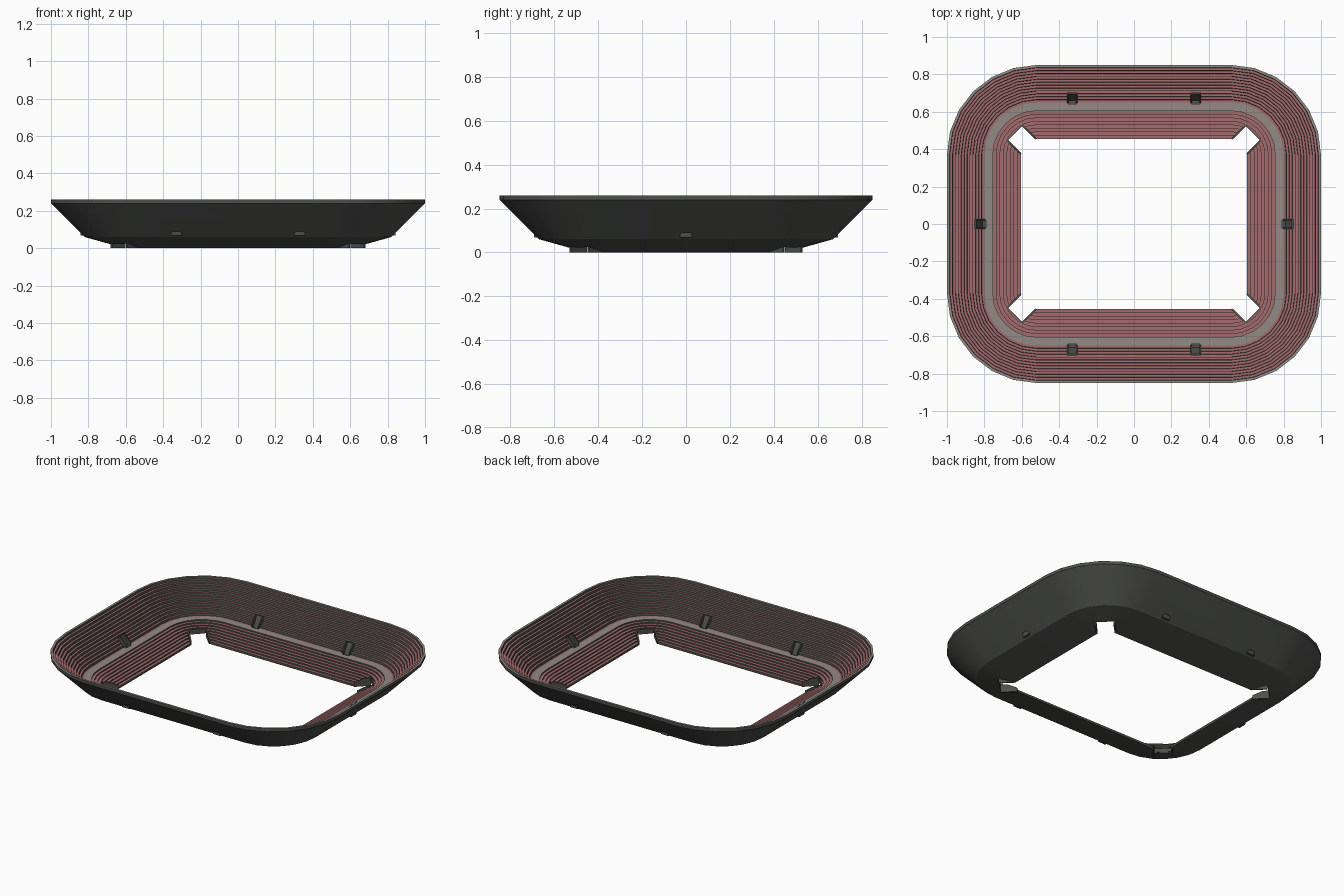
import bpy, bmesh, math
from mathutils import Matrix

if "Cube" in bpy.data.objects:
    bpy.data.objects.remove(bpy.data.objects["Cube"])

CX, CY, SEG = 0.52, 0.37, 6   # corner arc centres and segments per corner


def mat(name, c):
    m = bpy.data.materials.new(name)
    m.diffuse_color = (*c, 1)
    m.use_nodes = True
    m.node_tree.nodes["Principled BSDF"].inputs["Base Color"].default_value = m.diffuse_color
    return m


DARK = mat("dark concrete", (0.075, 0.08, 0.072))
RED = mat("faded red seats", (0.36, 0.15, 0.15))
GREY = mat("walkway grey", (0.29, 0.26, 0.24))


def finish(bm, name, mats):
    bmesh.ops.recalc_face_normals(bm, faces=bm.faces[:])
    me = bpy.data.meshes.new(name)
    bm.to_mesh(me)
    bm.free()
    for m in mats:
        me.materials.append(m)
    ob = bpy.data.objects.new(name, me)
    bpy.context.collection.objects.link(ob)
    return ob


def ring(bm, r, z):
    pts = []
    for q, (sx, sy) in enumerate([(1, 1), (-1, 1), (-1, -1), (1, -1)]):
        for i in range(SEG + 1):
            a = math.pi / 2 * (q + i / SEG)
            pts.append(bm.verts.new((sx * CX + r * math.cos(a), sy * CY + r * math.sin(a), z)))
    return pts


def steps(r0, z0, r1, z1, n, lean):
    """Terrace going down: each riser (dark) then tread (red)."""
    out = []
    dr, dz = (r1 - r0) / n, (z1 - z0) / n
    for i in range(n):
        r, z = r0 + dr * i, z0 + dz * (i + 1)
        out += [(r + dr * lean, z, 0), (r + dr, z, 1)]
    return out


# Bowl cross-section: (radius, height, material of the strip leading to it)
prof = [(0.085, 0, 0), (0.30, 0.06, 0), (0.48, 0.24, 0), (0.48, 0.26, 0), (0.466, 0.26, 2)]
prof += steps(0.466, 0.26, 0.28, 0.085, 12, 0.12)
prof += [(0.235, 0.085, 2)]
prof += steps(0.235, 0.085, 0.085, 0.015, 8, 0.0)

bm = bmesh.new()
rings = [ring(bm, r, z) for r, z, _ in prof]
for k in range(len(prof)):
    a, b = rings[k - 1], rings[k]
    for i in range(len(a)):
        j = (i + 1) % len(a)
        bm.faces.new((a[i], a[j], b[j], b[i])).material_index = prof[k][2]
bowl = finish(bm, "seating_bowl", [DARK, RED, GREY])


def prism(bm, M, poly, t0, t1):
    """Extrude an (s, z) outline across t0..t1, placed by M."""
    A = [bm.verts.new(M @ v) for v in [Matrix.Translation((s, t0, z)).translation for s, z in poly]]
    B = [bm.verts.new(M @ v) for v in [Matrix.Translation((s, t1, z)).translation for s, z in poly]]
    bm.faces.new(A)
    bm.faces.new(B[::-1])
    for i in range(len(A)):
        j = (i + 1) % len(A)
        bm.faces.new((A[i], A[j], B[j], B[i]))


def box(s0, s1, z0, z1):
    return [(s0, z0), (s1, z0), (s1, z1), (s0, z1)]


def place(x, y, ang):
    return Matrix.Translation((x, y, 0)) @ Matrix.Rotation(ang, 4, 'Z')


gates = [place(sx * CX, sy * CY, math.atan2(sy, sx)) for sx in (1, -1) for sy in (1, -1)]
tunnels = [place(x, s * CY, s * math.pi / 2) for x in (-0.33, 0.33) for s in (1, -1)]
tunnels += [place(CX, 0, 0), place(-CX, 0, math.pi)]

# Openings cut through the bowl
bm = bmesh.new()
for M in gates:
    prism(bm, M, box(0.01, 0.165, -0.1, 0.4), -0.054, 0.054)
for M in tunnels:
    prism(bm, M, [(0.272, 0.075), (0.33, 0.075), (0.33, 0.3), (0.272, 0.3)], -0.022, 0.022)
cutter = finish(bm, "opening_cutter", [DARK])
cutter.hide_render = True
mod = bowl.modifiers.new("openings", 'BOOLEAN')
mod.operation, mod.solver, mod.object = 'DIFFERENCE', 'EXACT', cutter
bpy.context.view_layer.objects.active = bowl
bowl.select_set(True)
bpy.ops.object.modifier_apply(modifier="openings")
bpy.data.objects.remove(cutter)
bpy.ops.object.shade_smooth_by_angle(angle=math.radians(20))

# Corner gates: two side walls and a lintel
bm = bmesh.new()
for M in gates:
    for t in (-0.062, 0.052):
        prism(bm, M, [(0.064, 0), (0.165, 0), (0.165, 0.055), (0.12, 0.05), (0.064, 0.025)], t, t + 0.01)
    prism(bm, M, box(0.163, 0.17, 0.03, 0.056), -0.062, 0.062)
finish(bm, "corner_gates", [DARK])

# Stand entrances: floor, side walls and a sloping back hood
bm = bmesh.new()
for M in tunnels:
    prism(bm, M, box(0.274, 0.322, 0.068, 0.076), -0.026, 0.026)
    for t in (-0.027, 0.02):
        prism(bm, M, [(0.276, 0.068), (0.322, 0.068), (0.325, 0.10), (0.332, 0.15), (0.322, 0.15), (0.276, 0.1)], t, t + 0.007)
    prism(bm, M, [(0.29, 0.076), (0.322, 0.076), (0.323, 0.10), (0.332, 0.145), (0.326, 0.145)], -0.022, 0.022)
finish(bm, "stand_entrances", [DARK])
